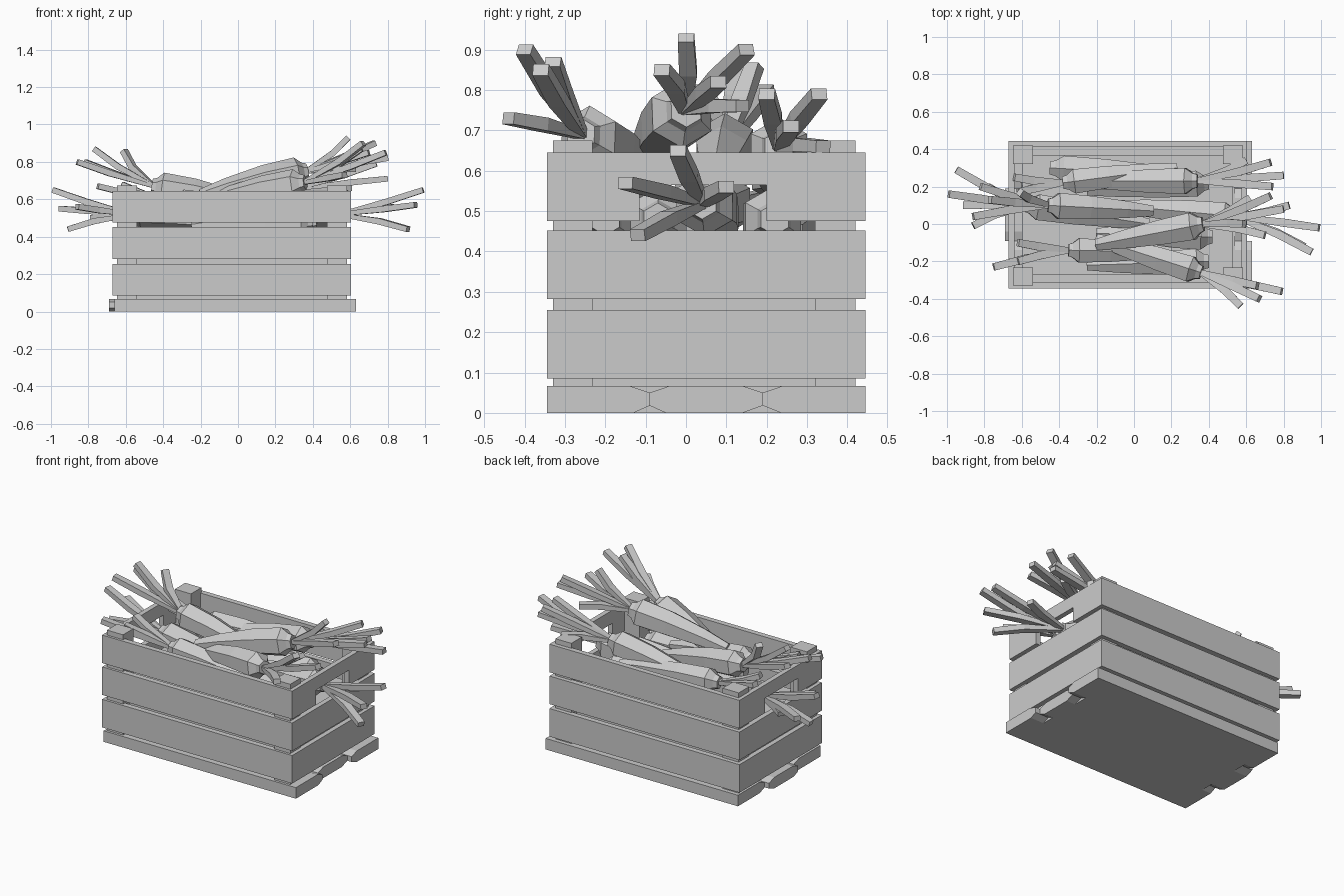
import bpy, bmesh, math
from mathutils import Vector

if "Cube" in bpy.data.objects:
    bpy.data.objects.remove(bpy.data.objects["Cube"])


def finish(name, bm):
    bmesh.ops.recalc_face_normals(bm, faces=bm.faces)
    me = bpy.data.meshes.new(name)
    bm.to_mesh(me)
    bm.free()
    ob = bpy.data.objects.new(name, me)
    bpy.context.collection.objects.link(ob)
    return ob


def prism(name, profile, x0, x1):
    """Extrude a (y, z) outline along x."""
    bm = bmesh.new()
    a = [bm.verts.new((x0, y, z)) for y, z in profile]
    b = [bm.verts.new((x1, y, z)) for y, z in profile]
    n = len(profile)
    bm.faces.new(a)
    bm.faces.new(b)
    for i in range(n):
        j = (i + 1) % n
        bm.faces.new((a[i], a[j], b[j], b[i]))
    return finish(name, bm)


def box(name, x0, x1, y0, y1, z0, z1):
    return prism(name, [(y0, z0), (y1, z0), (y1, z1), (y0, z1)], x0, x1)


def tube(bm, pts, radii, sides, flat=1.0):
    """Faceted loft through points, one radius per point."""
    pts = [Vector(p) for p in pts]
    rings = []
    for i, p in enumerate(pts):
        d = (pts[min(i + 1, len(pts) - 1)] - pts[max(i - 1, 0)]).normalized()
        side = d.cross(Vector((0, 0, 1))).normalized()
        up = side.cross(d)
        ring = []
        for k in range(sides):
            t = 2 * math.pi * (k + 0.5) / sides
            ring.append(bm.verts.new(p + radii[i] * (math.cos(t) * side + flat * math.sin(t) * up)))
        rings.append(ring)
    for r, s in zip(rings, rings[1:]):
        for k in range(sides):
            m = (k + 1) % sides
            bm.faces.new((r[k], r[m], s[m], s[k]))
    bm.faces.new(rings[0])
    bm.faces.new(rings[-1])


def carrot(name, crown, tip, leaf_ends, size=0.08):
    crown, tip = Vector(crown), Vector(tip)
    axis = tip - crown
    # Six-sided root, blunt at the tip
    steps = [(0, .5), (.04, .6), (.1, 1.0), (.4, .9), (.75, .65), (1, .4)]
    bm = bmesh.new()
    pts = [crown + axis * t + Vector((0, 0, .01 * math.sin(math.pi * t))) for t, r in steps]
    tube(bm, pts, [size * r for t, r in steps], 6)
    finish(name + "_root", bm)
    # Flat bent stalks fanning from the crown
    bm = bmesh.new()
    for e in leaf_ends:
        e = Vector(e)
        base = crown + axis.normalized() * 0.015
        mid = base.lerp(e, .5) - axis.normalized() * 0.035
        tube(bm, [base, mid, e], [.018, .031, .028], 4, .75)
    if leaf_ends:
        finish(name + "_stalks", bm)


# Base boards with worn, tapered ends over a flat centre
Z = 0.067
prism("base_board_front", [(-.345, 0), (-.13, 0), (-.09, .018), (-.09, .05), (-.14, Z), (-.345, Z)], -.66, .63)
prism("base_board_middle", [(-.09, .018), (-.05, 0), (.14, 0), (.19, .018), (.19, .05), (.14, Z),
                            (-.04, Z), (-.09, .05)], -.69, .6)
prism("base_board_back", [(.19, .018), (.235, 0), (.445, 0), (.445, Z), (.24, Z), (.19, .05)], -.66, .63)
box("base_centre", -.6, .54, -.3, .4, 0, Z)

# Corner posts
for i, (x0, x1) in enumerate([(-.648, -.54), (.475, .582)]):
    for j, (y0, y1) in enumerate([(-.33, -.232), (.32, .42)]):
        box(f"corner_post_{i}{j}", x0, x1, y0, y1, .06, .675)

# Side and end slats, with a hand notch in each top end slat
for i, z in enumerate([.085, .282, .475]):
    t = z + .17
    box(f"front_slat_{i}", -.67, .605, -.345, -.312, z, t)
    box(f"back_slat_{i}", -.67, .605, .412, .445, z, t)
    for side, x0, x1 in [("left", -.67, -.64), ("right", .575, .605)]:
        if i < 2:
            box(f"{side}_slat_{i}", x0, x1, -.313, .413, z, t)
        else:
            prism(f"{side}_handle_slat", [(-.313, z), (-.115, z), (-.115, .565), (.2, .565),
                                          (.2, z), (.413, z), (.413, t), (-.313, t)], x0, x1)

# Packing bed inside the crate
box("packing_bed", -.6, .53, -.27, .37, .06, .4)

# Upper carrots pointing right
carrot("carrot_top_middle", (.37, 0, .75), (-.2, -.11, .62),
       [(.59, 0, .93), (.73, .15, .9), (.8, .08, .82), (.7, -.06, .85), (.62, .14, .76)], .085)
carrot("carrot_top_front", (.36, -.26, .69), (-.2, -.08, .58),
       [(.67, -.4, .9), (.79, -.36, .85), (.57, -.44, .73), (.66, -.33, .87)])
carrot("carrot_back_right", (.34, .23, .66), (-.3, .23, .55),
       [(.73, .33, .79), (.74, .2, .79), (.8, .26, .71), (.6, .34, .66)])
# Upper carrots pointing left
carrot("carrot_middle_left", (-.46, .1, .67), (.1, .07, .57),
       [(-.86, .04, .8), (-.77, .13, .87), (-.61, .17, .86), (-.82, .2, .8)])
carrot("carrot_back_left", (-.38, .22, .59), (.23, .3, .57),
       [(-.62, .17, .68), (-.64, .25, .66), (-.6, .21, .62)], .075)
carrot("carrot_front_left", (-.35, -.14, .58), (.2, -.15, .52),
       [(-.62, -.1, .68), (-.62, -.2, .66), (-.75, -.23, .67)], .075)
# Lower carrots whose stalks leave through the hand notches
carrot("carrot_low_right", (.55, .04, .52), (-.1, .1, .46),
       [(.99, -.02, .65), (.95, -.15, .57), (.91, -.12, .44), (.83, .1, .56)])
carrot("carrot_low_left", (-.58, .1, .52), (.08, .0, .46),
       [(-.99, .16, .65), (-.95, .29, .55), (-.91, .1, .44), (-.86, -.01, .56), (-.78, .2, .5)])
# Bottom layer filling the crate
carrot("carrot_low_front", (.4, -.2, .48), (-.25, -.22, .45), [])
carrot("carrot_low_back", (-.45, .3, .47), (.3, .26, .45), [])
carrot("carrot_low_centre", (.42, -.07, .48), (-.2, -.05, .45), [])
carrot("carrot_low_inner", (.4, .22, .48), (-.25, .18, .46), [])
